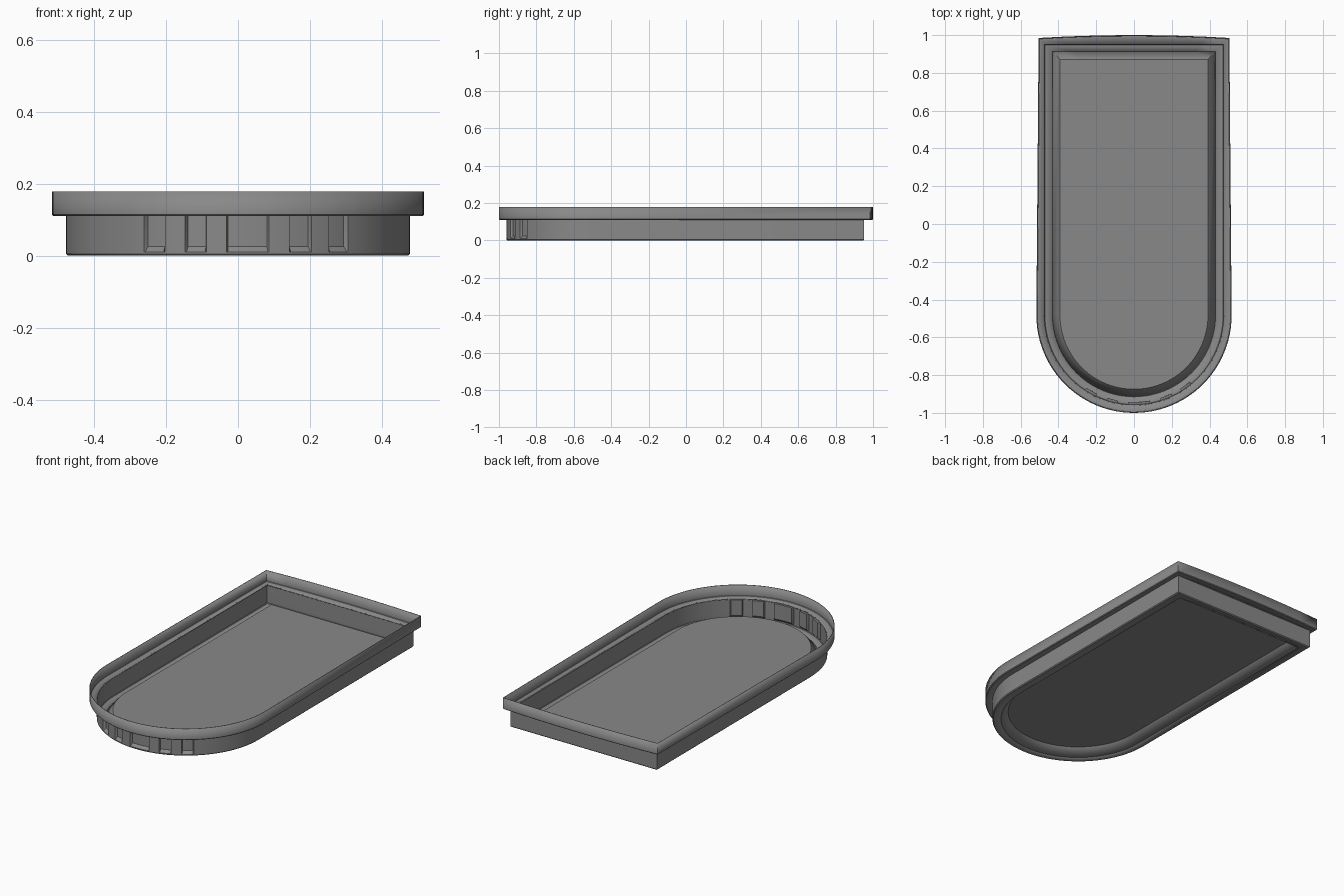
import bpy, bmesh, math

cube = bpy.data.objects.get("Cube")
if cube:
    bpy.data.objects.remove(cube)

ARC_Y = -0.483      # centre of the rounded front
WALL_R = 0.478      # half width of the tray wall
DENT = 0.015
DENTS = [(-0.26, -0.205), (-0.145, -0.09), (-0.03, 0.085), (0.145, 0.203), (0.255, 0.305)]

grey = bpy.data.materials.new("warm_grey")
grey.use_nodes = True
colour = (0.25, 0.25, 0.25, 1)
grey.diffuse_color = colour
grey.node_tree.nodes["Principled BSDF"].inputs["Base Color"].default_value = colour

# Arc angles, from the right end to the left end, with a pair at each dent edge
angles = [math.pi * (i / 48 - 0.5) for i in range(49)]
edges = [math.asin(x / WALL_R) for pair in DENTS for x in pair]
angles = [a for a in angles if all(abs(a - e) > 0.012 for e in edges)]
angles = sorted(angles + [e + s for e in edges for s in (-0.004, 0.004)])


def in_dent(a):
    return any(lo < WALL_R * math.sin(a) < hi for lo, hi in DENTS)


def outline(r, back, z, back_r=None, bulge=0, dent=0):
    """Closed loop: round front, straight sides, slightly bowed back."""
    pts = []
    for a in angles:
        q = r - dent * in_dent(a)
        pts.append((q * math.sin(a), ARC_Y - q * math.cos(a), z))
    w = back_r or r
    for i in range(9):
        t = 1 - i / 4
        pts.append((w * t, back + bulge * (1 - t * t), z))
    return pts


def sweep(name, loops, cap=False, thickness=0.004):
    """Skin consecutive outlines, listed from the inside outwards."""
    bm = bmesh.new()
    rings = [[bm.verts.new(p) for p in outline(*l)] for l in loops]
    n = len(rings[0])
    for a, b in zip(rings, rings[1:]):
        for i in range(n):
            j = (i + 1) % n
            bm.faces.new((a[i], b[i], b[j], a[j]))
    if cap:
        bm.faces.new(rings[0])
    mesh = bpy.data.meshes.new(name)
    bm.to_mesh(mesh)
    bm.free()
    mesh.materials.append(grey)
    obj = bpy.data.objects.new(name, mesh)
    bpy.context.collection.objects.link(obj)
    bpy.ops.object.select_all(action='DESELECT')
    obj.select_set(True)
    bpy.context.view_layer.objects.active = obj
    bpy.ops.object.shade_smooth_by_angle(angle=math.radians(25))
    shell = obj.modifiers.new("shell", 'SOLIDIFY')
    shell.thickness = thickness
    shell.offset = -1 if mesh.polygons[0].normal.z < 0 else 1
    return obj


# Raised floor panel with sloping border
sweep("floor_panel", [(0.39, 0.87, 0.045), (0.43, 0.912, 0)], cap=True)

# Flat foot strip and upright wall with dents at the front
sweep("tray_wall", [
    (0.43, 0.912, 0),
    (0.473, 0.948, 0),
    (WALL_R, 0.953, 0.005),
    (WALL_R, 0.953, 0.01),
    (WALL_R, 0.953, 0.025, None, 0, DENT),
    (WALL_R, 0.953, 0.11, None, 0, DENT),
    (WALL_R, 0.953, 0.11),
])

# Ledge and upstanding outer rim
sweep("outer_rim", [
    (WALL_R - 0.004, 0.949, 0.11),
    (0.513, 0.981, 0.11, 0.501, 0.015),
    (0.517, 0.985, 0.114, 0.505, 0.015),
    (0.517, 0.985, 0.178, 0.505, 0.015),
])
